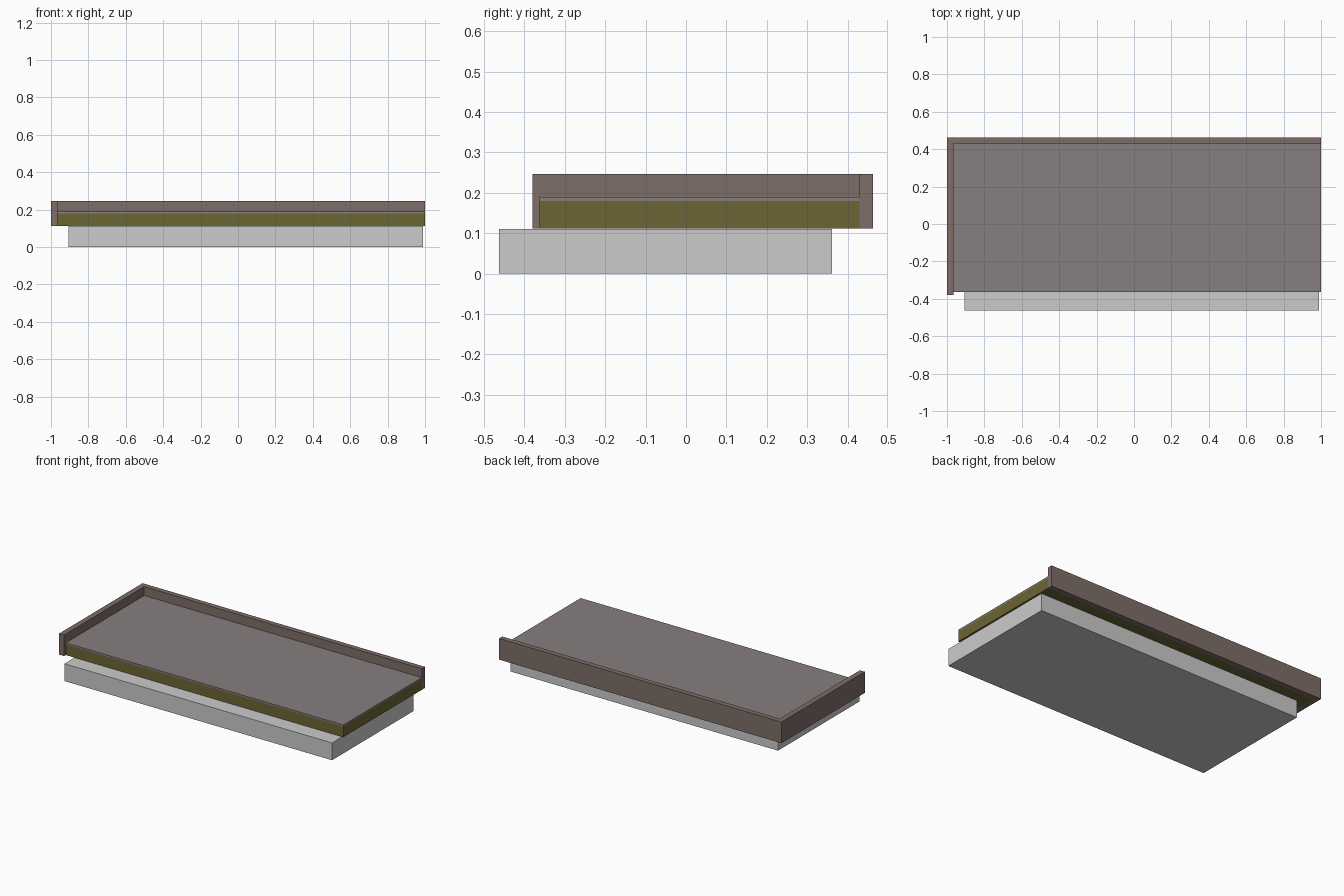
import bpy, bmesh

if "Cube" in bpy.data.objects:
    bpy.data.objects.remove(bpy.data.objects["Cube"])


def material(name, color):
    m = bpy.data.materials.new(name)
    m.diffuse_color = (*color, 1)
    m.use_nodes = True
    m.node_tree.nodes["Principled BSDF"].inputs["Base Color"].default_value = m.diffuse_color
    return m


def prism(name, outline, z0, z1, mat=None):
    """Extrude a flat XY outline from z0 up to z1."""
    bm = bmesh.new()
    face = bm.faces.new([bm.verts.new((x, y, z0)) for x, y in outline])
    top = bmesh.ops.extrude_face_region(bm, geom=[face])["geom"]
    verts = [g for g in top if isinstance(g, bmesh.types.BMVert)]
    bmesh.ops.translate(bm, verts=verts, vec=(0, 0, z1 - z0))
    bmesh.ops.recalc_face_normals(bm, faces=bm.faces)
    mesh = bpy.data.meshes.new(name)
    bm.to_mesh(mesh)
    bm.free()
    obj = bpy.data.objects.new(name, mesh)
    bpy.context.collection.objects.link(obj)
    if mat:
        mesh.materials.append(mat)
    return obj


def rect(x0, x1, y0, y1):
    return [(x0, y0), (x1, y0), (x1, y1), (x0, y1)]


olive = material("olive", (0.15, 0.13, 0.035))
brown = material("brown", (0.21, 0.155, 0.14))
top_grey = material("top_grey", (0.24, 0.21, 0.21))

# Plinth set forward under the slab
prism("plinth", rect(-0.905, 0.99, -0.463, 0.362), 0, 0.111)

# Slab and its thin covering
slab = rect(-0.965, 1, -0.363, 0.43)
prism("slab", slab, 0.112, 0.18, olive)
prism("top_sheet", slab, 0.18, 0.19, top_grey)

# L-shaped raised border along the left and back
border = [(-1, -0.38), (-0.965, -0.38), (-0.965, 0.43),
          (1, 0.43), (1, 0.463), (-1, 0.463)]
prism("border", border, 0.112, 0.247, brown)
